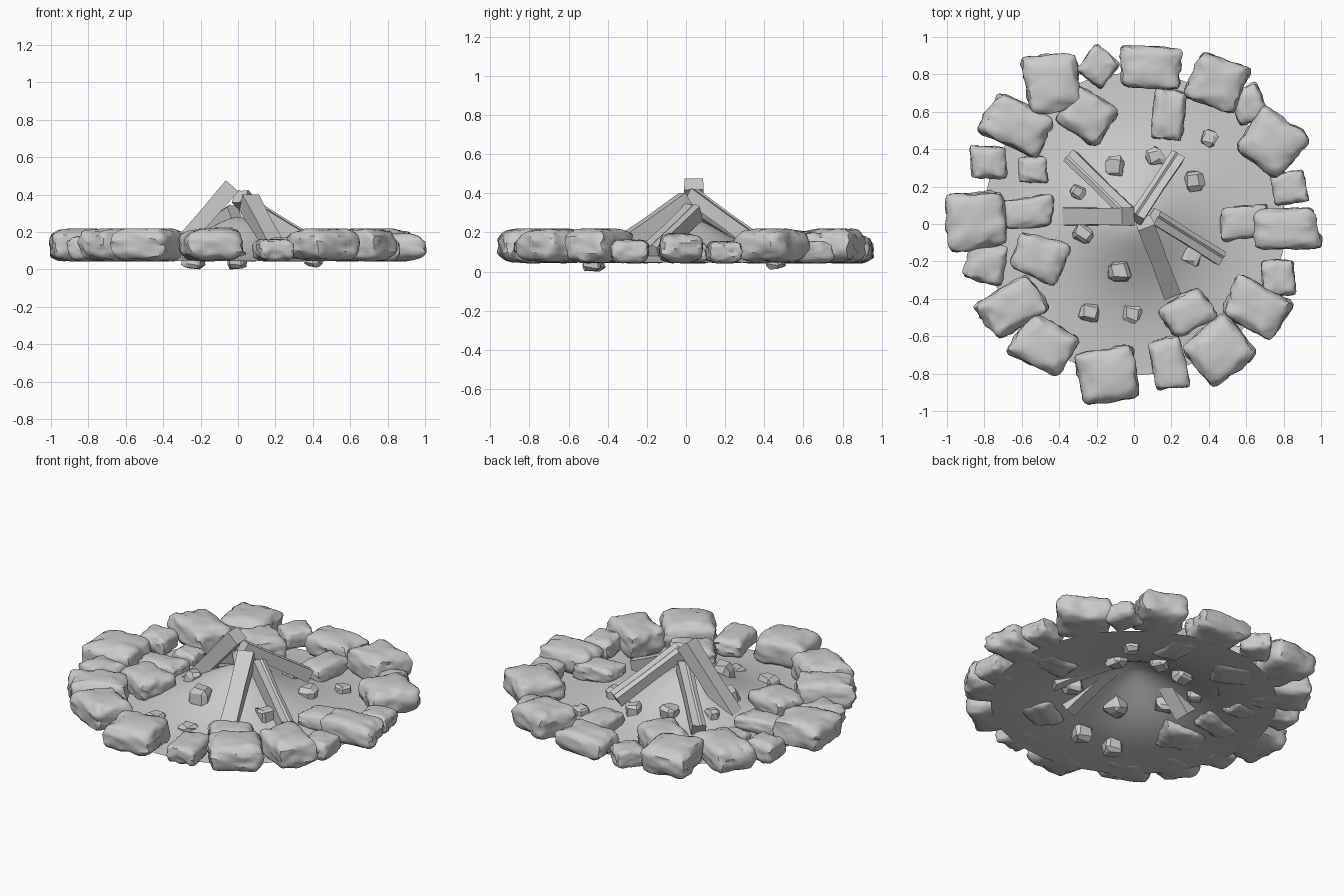
import bpy, bmesh, math, random
from mathutils import Vector, Matrix, noise

random.seed(7)
cube = bpy.data.objects.get("Cube")
if cube:
    bpy.data.objects.remove(cube)

# One neutral grey for everything
stone_grey = bpy.data.materials.new("stone_grey")
stone_grey.use_nodes = True
colour = (0.6, 0.6, 0.6, 1)
stone_grey.diffuse_color = colour
for node in stone_grey.node_tree.nodes:
    if node.type == 'BSDF_PRINCIPLED':
        node.inputs["Base Color"].default_value = colour


def finish(bm, name, smooth_angle=None):
    """Turn a bmesh into a coloured, optionally smooth object."""
    mesh = bpy.data.meshes.new(name)
    bm.to_mesh(mesh)
    bm.free()
    mesh.materials.append(stone_grey)
    obj = bpy.data.objects.new(name, mesh)
    bpy.context.collection.objects.link(obj)
    if smooth_angle is not None:
        bpy.ops.object.select_all(action='DESELECT')
        obj.select_set(True)
        bpy.context.view_layer.objects.active = obj
        bpy.ops.object.shade_smooth_by_angle(angle=math.radians(smooth_angle))


def ground_height(radius):
    return 0.042 + 0.24 * math.exp(-(radius / 0.33) ** 1.6)


def make_ground(rings=16, segments=40, radius=0.81):
    """Thin round sheet of earth swelling into a central mound."""
    bm = bmesh.new()
    peak = bm.verts.new((0, 0, ground_height(0)))
    previous = None
    for ring in range(1, rings + 1):
        r = radius * ring / rings
        loop = []
        for s in range(segments):
            a = math.tau * s / segments
            loop.append(bm.verts.new((r * math.cos(a), r * math.sin(a), ground_height(r))))
        for s in range(segments):
            n = (s + 1) % segments
            if previous:
                bm.faces.new((previous[s], loop[s], loop[n], previous[n]))
            else:
                bm.faces.new((peak, loop[s], loop[n]))
        previous = loop
    finish(bm, "earth_mound", 60)


def make_rock(name, x, y, length, width, degrees):
    """Pillow-shaped block with skewed corners and a craggy outline."""
    bm = bmesh.new()
    bmesh.ops.create_cube(bm, size=2)
    bmesh.ops.subdivide_edges(bm, edges=bm.edges[:], cuts=9, use_grid_fill=True)
    top = min(0.22, 0.02 + 0.8 * min(length, width))
    bottom = 0.042
    size = Vector((length, width, top - bottom)) / 2
    seed = Vector((random.uniform(-50, 50), random.uniform(-50, 50), 0))
    skew = [Vector((random.uniform(-.13, .13), random.uniform(-.13, .13), 0)) for _ in range(4)]
    for v in bm.verts:
        p = v.co.copy()
        # round the rims above and below, keeping the plan nearly square
        plan = (abs(p.x) ** 10 + abs(p.y) ** 10) ** 0.1
        p *= 0.98 * (plan ** 3.5 + abs(p.z) ** 3.5) ** (-1 / 3.5)
        # pull the four plan corners apart
        u, w = (p.x + 1) / 2, (p.y + 1) / 2
        p += (skew[0] * (1 - u) + skew[1] * u) * (1 - w) + (skew[2] * (1 - u) + skew[3] * u) * w
        # broad lumps, then small chips
        p += noise.noise_vector(p * 0.9 + seed) * 0.09
        p += noise.noise_vector(p * 2.6 + seed) * 0.11
        p.z = max(-1, min(1, p.z))
        v.co = p * size
    turn = Matrix.Rotation(math.radians(degrees), 4, 'Z')
    bm.transform(Matrix.Translation((x, y, (top + bottom) / 2)) @ turn)
    finish(bm, name, 40)


def make_pebble(name, x, y, size, z):
    """Small faceted stone."""
    bm = bmesh.new()
    bmesh.ops.create_cube(bm, size=size)
    bmesh.ops.bevel(bm, geom=bm.edges[:], offset=size * 0.2, segments=1, affect='EDGES')
    for v in bm.verts:
        v.co += Vector([random.uniform(-.1, .1) * size for _ in range(3)])
    turn = Matrix.Rotation(random.uniform(0, 3), 4, 'Z')
    bm.transform(Matrix.Translation((x, y, z)) @ turn)
    finish(bm, name)


# Log cross-sections: two split planks and two ribbed billets
plank = [(-.5, -.45), (.5, -.5), (.47, .4), (-.47, .4)]
deep_plank = [(-.45, -.7), (.45, -.7), (.5, .4), (-.5, .4)]
ribbed = [(-.5, -.4), (.45, -.45), (.5, .3), (.2, .48), (.05, .4), (-.45, .5)]
deep_ribbed = [(-.5, -.65), (.45, -.65), (.5, .3), (.2, .48), (.05, .4), (-.45, .5)]


def make_log(name, section, top, foot, width):
    """Sweep a section between two points, a little thinner midway."""
    top, foot = Vector(top), Vector(foot)
    axis = (top - foot).normalized()
    side = axis.cross(Vector((0, 0, 1))).normalized()
    up = side.cross(axis)
    bm = bmesh.new()
    loops = []
    for t, scale in ((0, 1), (0.5, 0.92), (1, 1)):
        centre = foot.lerp(top, t)
        loops.append([bm.verts.new(centre + (side * a + up * b) * width * scale)
                      for a, b in section])
    count = len(section)
    for low, high in zip(loops, loops[1:]):
        for i in range(count):
            j = (i + 1) % count
            bm.faces.new((low[i], low[j], high[j], high[i]))
    bm.faces.new(loops[0])
    bm.faces.new(loops[-1])
    bmesh.ops.recalc_face_normals(bm, faces=bm.faces)
    finish(bm, name)


make_ground()

# Ring of rocks: x, y, length, width, turn in degrees
outer_rocks = [
    (-.43, .76, .3, .3, 8), (-.19, .84, .18, .18, -35), (.1, .835, .34, .21, -3),
    (.45, .76, .31, .26, -20), (.61, .64, .17, .2, 20), (.74, .43, .29, .29, -35),
    (.83, .19, .19, .17, 10), (.81, -.03, .35, .22, 5), (.78, -.29, .18, .19, 5),
    (.65, -.45, .33, .25, -25), (.46, -.67, .29, .29, 38), (.18, -.75, .18, .26, 15),
    (-.13, -.79, .31, .3, 12), (-.47, -.65, .32, .27, -30), (-.65, -.44, .34, .25, 32),
    (-.79, -.21, .2, .2, -10), (-.835, .02, .32, .31, 8), (-.78, .33, .19, .19, 0),
    (-.64, .53, .33, .24, -25),
]
inner_rocks = [
    (.59, .01, .25, .17, 5), (.29, -.48, .26, .19, 30), (-.51, -.18, .26, .22, -20),
    (-.57, .06, .26, .17, 5), (-.54, .29, .15, .14, 0), (-.25, .57, .27, .23, -30),
    (.19, .59, .17, .25, -8),
]
for kind, rocks in (("outer_rock", outer_rocks), ("inner_rock", inner_rocks)):
    for i, rock in enumerate(rocks):
        make_rock(f"{kind}_{i + 1}", *rock)

# Loose stones sunk into the earth
pebbles = [
    (-.08, -.25, .11), (-.27, -.05, .09), (-.1, .31, .1), (.11, .36, .09), (.32, .23, .1),
    (.4, .46, .08), (.31, -.17, .1), (-.3, .17, .07),
]
for i, (x, y, size) in enumerate(pebbles):
    make_pebble(f"pebble_{i + 1}", x, y, size, ground_height(math.hypot(x, y)))
for name, x in (("low_pebble_left", -.01), ("low_pebble_right", -.24)):
    make_pebble(name, x, -.475, .1, 0.053)

# Logs leaning together over the mound
make_log("left_leaning_log", plank, (-.035, .04, .45), (-.355, .04, .08), .1)
make_log("front_log", deep_plank, (.06, 0, .37), (.2, -.37, .11), .095)
make_log("right_log", deep_ribbed, (.11, .04, .31), (.46, -.18, .1), .085)
make_log("back_right_log", ribbed, (.01, .03, .39), (.23, .36, .15), .085)
make_log("back_left_log", ribbed, (-.02, .05, .31), (-.34, .36, .11), .085)
